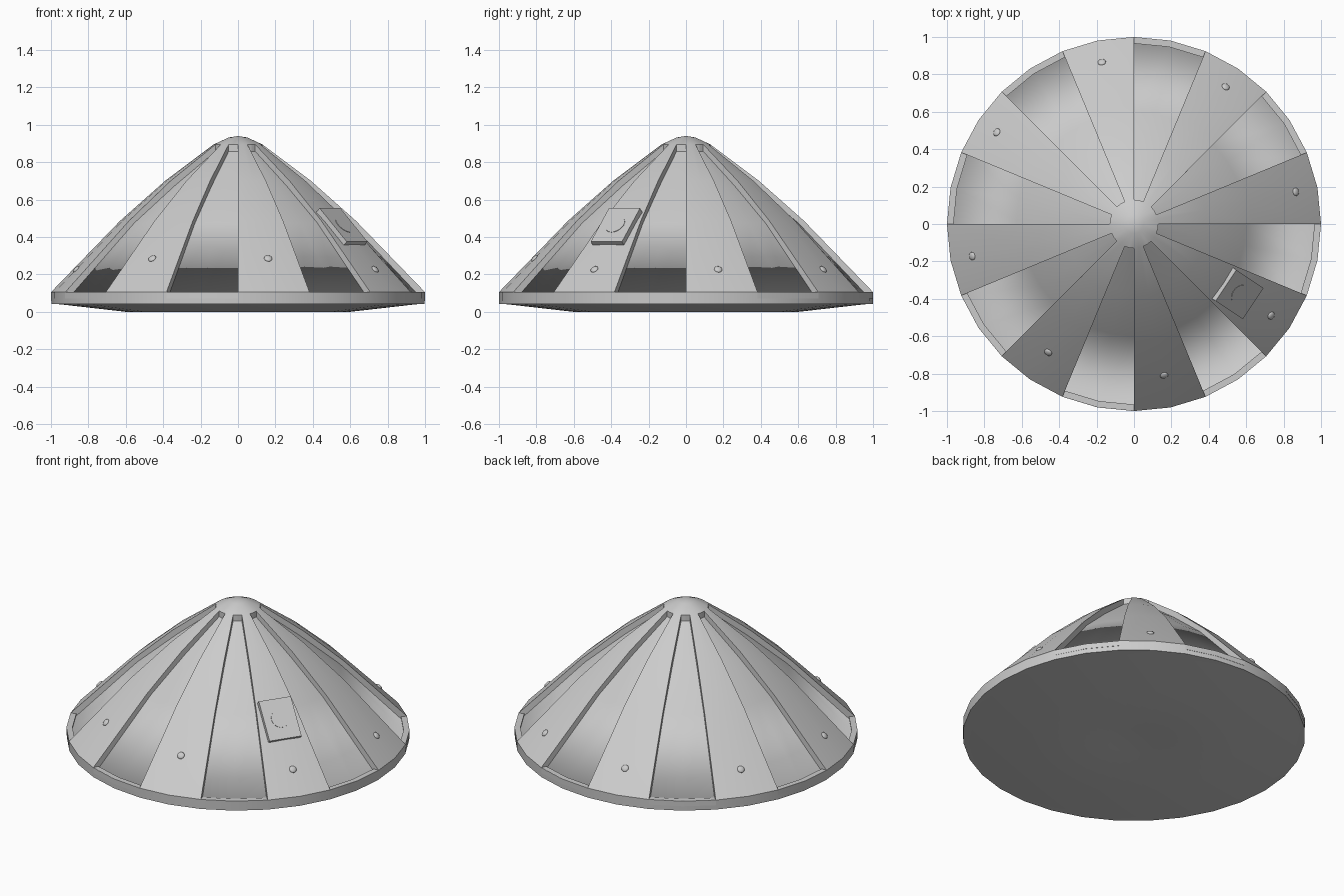
import bpy, bmesh, math
from mathutils import Matrix, Vector

if "Cube" in bpy.data.objects:
    bpy.data.objects.remove(bpy.data.objects["Cube"])

grey = bpy.data.materials.new("light_grey")
grey.diffuse_color = (0.6, 0.6, 0.6, 1)
grey.use_nodes = True
grey.node_tree.nodes["Principled BSDF"].inputs["Base Color"].default_value = grey.diffuse_color

STEP = math.pi / 8                       # sixteen sectors around the cone
OUTER = [(1.0, .105), (.63, .487), (.39, .70), (.13, .895)]
INNER = [(.965, .09), (.60, .475), (.365, .675), (.13, .858)]


def point(r, z, a):
    return Vector((r * math.cos(a), r * math.sin(a), z))


def strip(bm, profile, a0, a1, n):
    """Sweep a radius/height profile around z from a0 to a1."""
    rows = [[bm.verts.new(point(r, z, a0 + (a1 - a0) * j / n)) for j in range(n + 1)]
            for r, z in profile]
    for low, high in zip(rows, rows[1:]):
        for j in range(n):
            bm.faces.new((low[j], low[j + 1], high[j + 1], high[j]))


def finish(bm, name, angle=30):
    bmesh.ops.remove_doubles(bm, verts=bm.verts, dist=1e-5)
    me = bpy.data.meshes.new(name)
    bm.to_mesh(me)
    bm.free()
    me.materials.append(grey)
    ob = bpy.data.objects.new(name, me)
    bpy.context.collection.objects.link(ob)
    bpy.ops.object.select_all(action='DESELECT')
    ob.select_set(True)
    bpy.context.view_layer.objects.active = ob
    if angle >= 180:
        bpy.ops.object.shade_smooth()
    elif angle:
        bpy.ops.object.shade_smooth_by_angle(angle=math.radians(angle))
    return ob


# raised panels joined to the top cap
bm = bmesh.new()
for k in range(0, 16, 2):
    strip(bm, OUTER, k * STEP, (k + 1) * STEP, 2)
strip(bm, [(.13, .895), (.05, .932), (0, .94)], 0, 2 * math.pi, 32)
finish(bm, "raised_panels_and_cap")

# recessed panels with their inner lip, softly shaded across the trough
bm = bmesh.new()
for k in range(1, 16, 2):
    strip(bm, [(.965, .105)] + INNER, k * STEP, (k + 1) * STEP, 2)
finish(bm, "recessed_panels", 180)

# walls and lip tops around each recess
bm = bmesh.new()
for k in range(1, 16, 2):
    a0, a1 = k * STEP, (k + 1) * STEP
    for a, flip in ((a0, False), (a1, True)):
        for i in range(3):
            quad = [point(*OUTER[i], a), point(*INNER[i], a),
                    point(*INNER[i + 1], a), point(*OUTER[i + 1], a)]
            if flip:
                quad.reverse()
            bm.faces.new([bm.verts.new(p) for p in quad])
    strip(bm, [INNER[3], OUTER[3]], a0, a1, 2)
    strip(bm, [(1.0, .105), (.965, .105)], a0, a1, 2)
finish(bm, "recess_walls", 0)

# shallow dished underside and upright rim
bm = bmesh.new()
strip(bm, [(0, .015), (.14, .003), (.60, 0), (.95, .04), (.998, .043), (1.0, .105)],
      0, 2 * math.pi, 32)
finish(bm, "base_and_rim")

# thin edge strips under six of the recesses
bm = bmesh.new()
for k in (1, 3, 5, 7, 9, 11):
    strip(bm, [(.995, .07), (1.0, .072), (1.0, .104), (.997, .106)],
          k * STEP, (k + 1) * STEP, 2)
finish(bm, "edge_strips")


def surface_frame(r, z, a, slope):
    """Axes: x around the cone, y up the slope, z out of the surface."""
    t = Vector((-math.sin(a), math.cos(a), 0))
    out = Vector((math.cos(a), math.sin(a), 0))
    up = Vector((0, 0, 1))
    y = -out * math.cos(slope) + up * math.sin(slope)
    n = out * math.sin(slope) + up * math.cos(slope)
    m = Matrix((t, y, n)).transposed().to_4x4()
    m.translation = point(r, z, a)
    return m


# access hatch with a thin round plate
SLOPE = math.radians(45.8)
frame = surface_frame(.666, .452, 14.5 * STEP, SLOPE)
bm = bmesh.new()
bmesh.ops.create_cube(bm, size=1, matrix=frame @ Matrix.Diagonal((.20, .25, .036, 1)))
finish(bm, "hatch", 0)
bm = bmesh.new()
bmesh.ops.create_cone(bm, cap_ends=True, segments=24, radius1=.055, radius2=.055, depth=.004,
                      matrix=frame @ Matrix.Translation((0, 0, .0185)))
finish(bm, "hatch_round_plate")

# domed studs, one on each raised panel (two sit a little higher)
bm = bmesh.new()
for k in range(0, 16, 2):
    r, z = (.826, .285) if k in (10, 12) else (.882, .227)
    m = surface_frame(r, z, (k + .5) * STEP, SLOPE)
    bmesh.ops.create_uvsphere(bm, u_segments=12, v_segments=8, radius=1,
                              matrix=m @ Matrix.Diagonal((.022, .022, .010, 1)))
finish(bm, "studs", 60)
